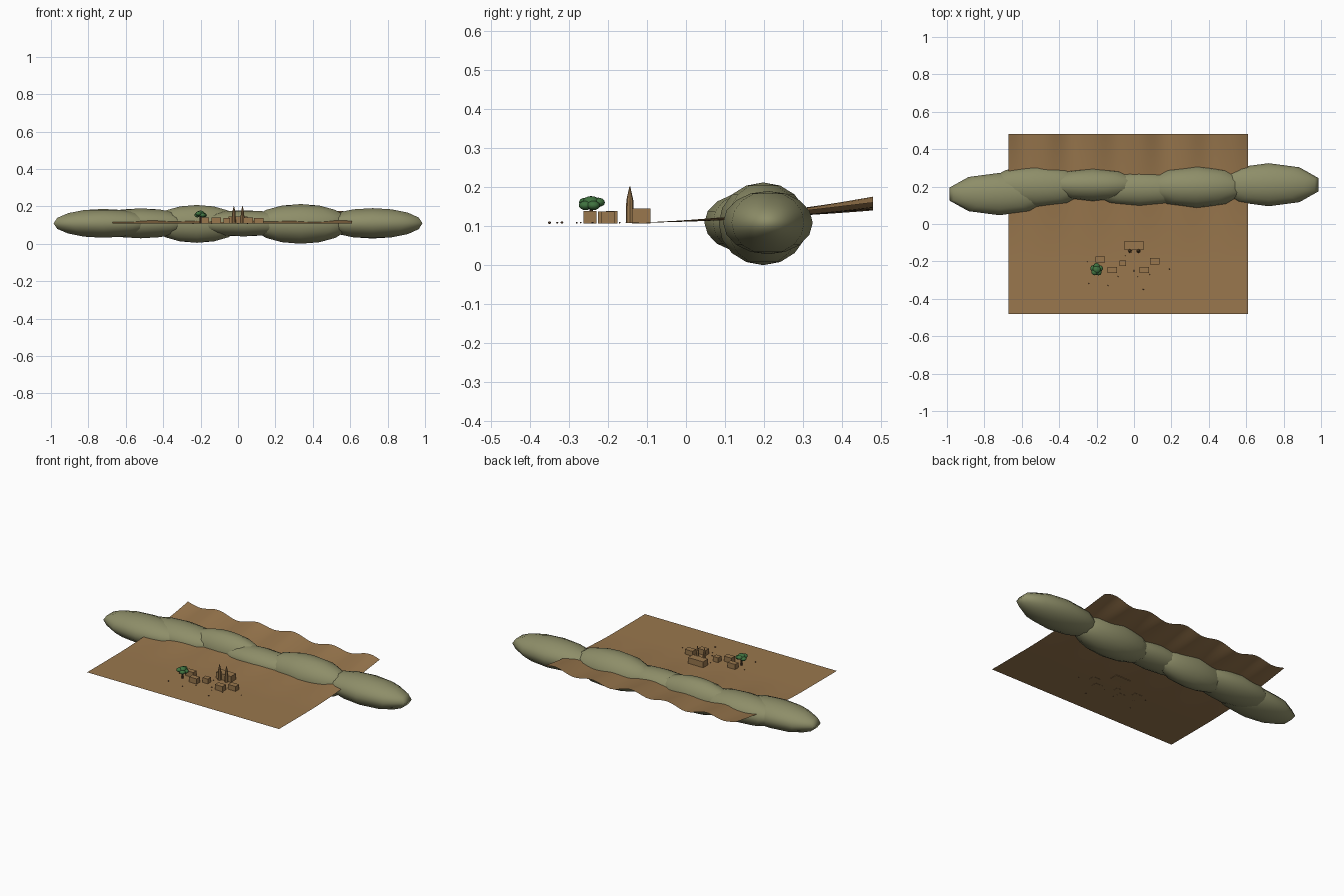
import bpy, math, random

if "Cube" in bpy.data.objects:
    bpy.data.objects.remove(bpy.data.objects["Cube"])
random.seed(4)

def material(name, rgb):
    m = bpy.data.materials.new(name)
    m.diffuse_color = (*rgb, 1)
    m.use_nodes = True
    m.node_tree.nodes["Principled BSDF"].inputs["Base Color"].default_value = m.diffuse_color
    return m

EARTH = material("brown earth", (0.32, 0.185, 0.075))
HILL = material("olive hill", (0.27, 0.27, 0.14))
LEAF = material("leaf green", (0.05, 0.17, 0.05))
BARK = material("dark bark", (0.10, 0.05, 0.025))
G = 0.108  # level of the flat ground

def finish(name, mat, smooth=False):
    o = bpy.context.object
    o.name = name
    o.data.materials.append(mat)
    if smooth:
        bpy.ops.object.shade_smooth()
    return o

def ellipsoid(name, loc, radii, mat, seg=10, rings=8):
    bpy.ops.mesh.primitive_uv_sphere_add(segments=seg, ring_count=rings, radius=1, location=loc)
    o = finish(name, mat, True)
    o.scale = radii
    return o

def box(name, x, y, sx, sy, z0, z1, mat):
    bpy.ops.mesh.primitive_cube_add(size=1, location=(x, y, (z0 + z1) / 2))
    o = finish(name, mat)
    o.scale = (sx, sy, z1 - z0)
    return o

def cone(name, x, y, z0, z1, r0, r1, mat, n=8):
    bpy.ops.mesh.primitive_cone_add(vertices=n, radius1=r0, radius2=r1, depth=z1 - z0,
                                    location=(x, y, (z0 + z1) / 2))
    return finish(name, mat)

# Ground: flat in front, rising in ripples towards the back
bpy.ops.mesh.primitive_grid_add(x_subdivisions=64, y_subdivisions=48, size=2)
ground = finish("ground", EARTH, True)
for v in ground.data.vertices:
    x, y = v.co.x * 0.64 - 0.03, v.co.y * 0.48
    rise = 0.05 * (max(0, y + 0.2) / 0.68) ** 1.8
    wave = 0.24 * math.sin(x * 25 + 0.6) + 0.12 * math.sin(x * 11 + y * 4)
    v.co = (x, y, G + rise * (1 + wave))

# Row of long hills: x, y, half length, half width, half height
for i, (x, y, rx, ry, rz) in enumerate([
        (-0.72, 0.16, 0.28, 0.113, 0.077),
        (-0.52, 0.20, 0.28, 0.110, 0.080),
        (-0.22, 0.21, 0.25, 0.090, 0.101),
        (0.03, 0.187, 0.28, 0.092, 0.070),
        (0.335, 0.198, 0.275, 0.114, 0.106),
        (0.72, 0.21, 0.28, 0.115, 0.081)]):
    ellipsoid(f"hill_{i + 1}", (x, y, 0.106 if i in (2, 4) else 0.109), (rx, ry, rz), HILL)

# Church with two spired towers
box("church_hall", 0, -0.115, 0.10, 0.048, G - 0.001, 0.145, EARTH)
for side in (-1, 1):
    x = 0.001 + side * 0.023
    cone("church_tower", x, -0.144, G, 0.166, 0.0105, 0.009, EARTH)
    cone("church_spire", x, -0.144, 0.166, 0.202, 0.009, 0.001, EARTH)

# Houses
for x, y, sx, sy, h in [(-0.18, -0.19, 0.05, 0.03, 0.031), (-0.117, -0.246, 0.05, 0.033, 0.031),
                        (-0.061, -0.21, 0.034, 0.03, 0.029), (0.055, -0.246, 0.05, 0.033, 0.031),
                        (0.111, -0.20, 0.05, 0.034, 0.029)]:
    box("house", x, y, sx, sy, G - 0.001, G + h, EARTH)

# Tree: trunk and a cluster of leaf clumps
cone("tree_trunk", -0.2, -0.243, G, 0.155, 0.006, 0.004, BARK)
ellipsoid("tree_crown", (-0.2, -0.243, 0.162), (0.022, 0.022, 0.015), LEAF)
for k in range(5):
    a = k * math.tau / 5 + 0.3
    ellipsoid("leaf_clump", (-0.2 + 0.018 * math.cos(a), -0.243 + 0.018 * math.sin(a),
              0.153 + 0.008 * (k % 2)), (0.017, 0.017, 0.012), LEAF)

# Scattered pebbles around the village
for x, y in [(-0.085, -0.28), (0.02, -0.28), (0.19, -0.24), (-0.045, -0.17), (0.085, -0.27),
             (-0.14, -0.33), (0.05, -0.35), (-0.24, -0.318), (0.0, -0.25), (-0.25, -0.2)]:
    r = random.uniform(0.002, 0.004)
    ellipsoid("pebble", (x, y, G + 0.001), (r, r, r * 0.8), BARK, 8, 6)
